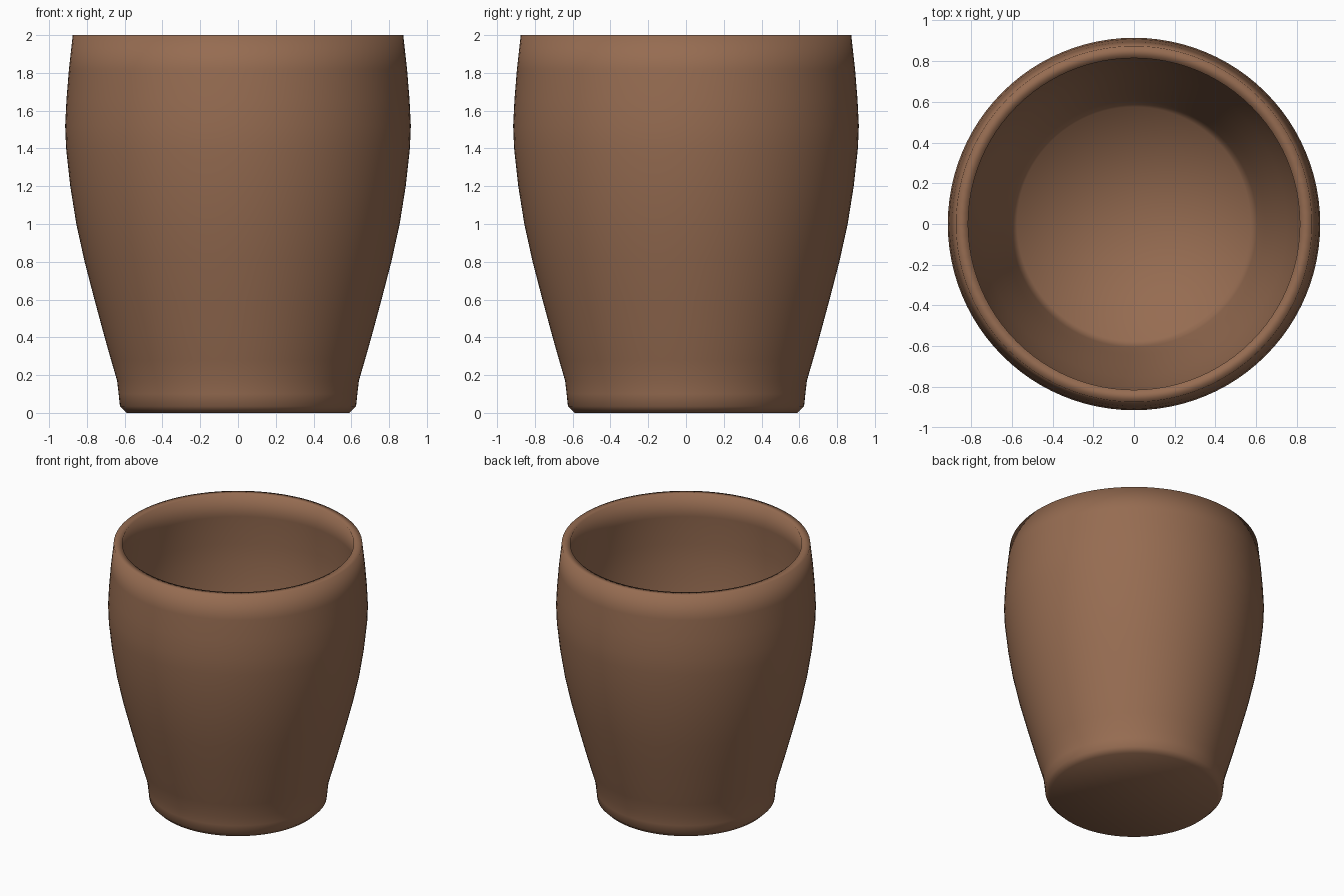
import bpy, bmesh, math

if "Cube" in bpy.data.objects:
    bpy.data.objects.remove(bpy.data.objects["Cube"])

SIDES = 96

clay = bpy.data.materials.new("brown_clay")
clay.diffuse_color = (0.305, 0.150, 0.083, 1)
clay.use_nodes = True
clay.node_tree.nodes["Principled BSDF"].inputs["Base Color"].default_value = clay.diffuse_color

# Half profile (radius, height): underside, foot, belly, rim, inner wall, floor
outer = [(0.59, 0.0), (0.625, 0.035), (0.632, 0.10), (0.64, 0.17), (0.672, 0.28),
         (0.706, 0.40), (0.76, 0.60), (0.812, 0.80), (0.856, 1.0), (0.888, 1.2),
         (0.91, 1.4), (0.915, 1.52), (0.908, 1.66), (0.895, 1.82), (0.875, 2.0)]
inner = [(0.815, 2.0), (0.833, 1.82), (0.848, 1.6), (0.85, 1.45), (0.83, 1.2),
         (0.797, 1.0), (0.75, 0.8), (0.697, 0.6), (0.643, 0.4), (0.605, 0.26), (0.575, 0.17)]
profile = [(0, 0)] + outer + inner + [(0, 0.14)]

# Spin the profile into a closed cup
bm = bmesh.new()
verts = [bm.verts.new((r, 0, z)) for r, z in profile]
edges = [bm.edges.new(pair) for pair in zip(verts, verts[1:])]
bmesh.ops.spin(bm, geom=verts + edges, cent=(0, 0, 0), axis=(0, 0, 1),
               angle=math.tau, steps=SIDES, use_merge=False)
bmesh.ops.remove_doubles(bm, verts=bm.verts, dist=0.0005)
bmesh.ops.recalc_face_normals(bm, faces=bm.faces)
for face in bm.faces:
    face.smooth = True

mesh = bpy.data.meshes.new("cup")
bm.to_mesh(mesh)
bm.free()
mesh.materials.append(clay)
cup = bpy.data.objects.new("cup", mesh)
bpy.context.collection.objects.link(cup)
